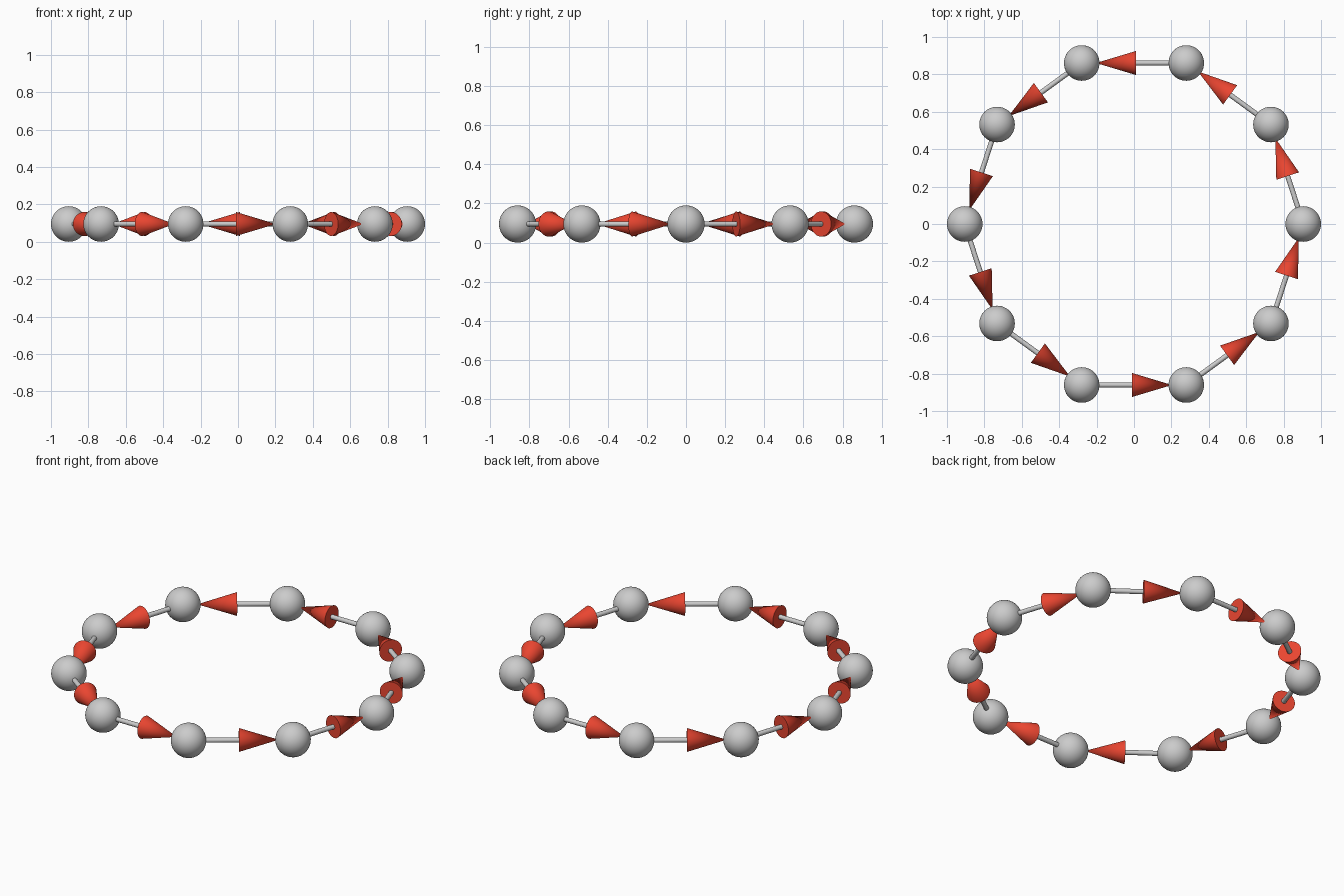
import bpy
from math import sin, cos, pi, radians
from mathutils import Vector

if "Cube" in bpy.data.objects:
    bpy.data.objects.remove(bpy.data.objects["Cube"])

COUNT = 10
BALL_R = 0.095
RING_R = 1 - BALL_R

red = bpy.data.materials.new("arrow_red")
red.diffuse_color = (0.82, 0.06, 0.03, 1)
red.use_nodes = True
red.node_tree.nodes["Principled BSDF"].inputs["Base Color"].default_value = red.diffuse_color


def node_pos(i):
    a = 2 * pi * i / COUNT
    return Vector((RING_R * cos(a), RING_R * sin(a), BALL_R))


def finish(name, mat=None):
    ob = bpy.context.object
    ob.name = name
    if mat:
        ob.data.materials.append(mat)
    bpy.ops.object.shade_smooth_by_angle(angle=radians(40))


def tapered(name, start, end, r1, r2, mat=None):
    """Round bar or cone running from start to end."""
    d = end - start
    bpy.ops.mesh.primitive_cone_add(
        vertices=32, radius1=r1, radius2=r2, depth=d.length,
        location=(start + end) / 2,
        rotation=d.to_track_quat('Z', 'Y').to_euler())
    finish(name, mat)


for i in range(COUNT):
    p, q = node_pos(i), node_pos(i + 1)
    direction = (q - p).normalized()
    middle = (p + q) / 2

    # Ball at each corner of the ring
    bpy.ops.mesh.primitive_uv_sphere_add(segments=48, ring_count=24,
                                         radius=BALL_R, location=p)
    finish(f"ball_{i}")

    # Thin shaft and arrowhead pointing to the next ball
    base = middle - direction * 0.01
    tapered(f"arrow_shaft_{i}", p + direction * (BALL_R - 0.01), base,
            0.0135, 0.0135)
    tapered(f"arrow_head_{i}", base, middle + direction * 0.203,
            0.064, 0, red)
